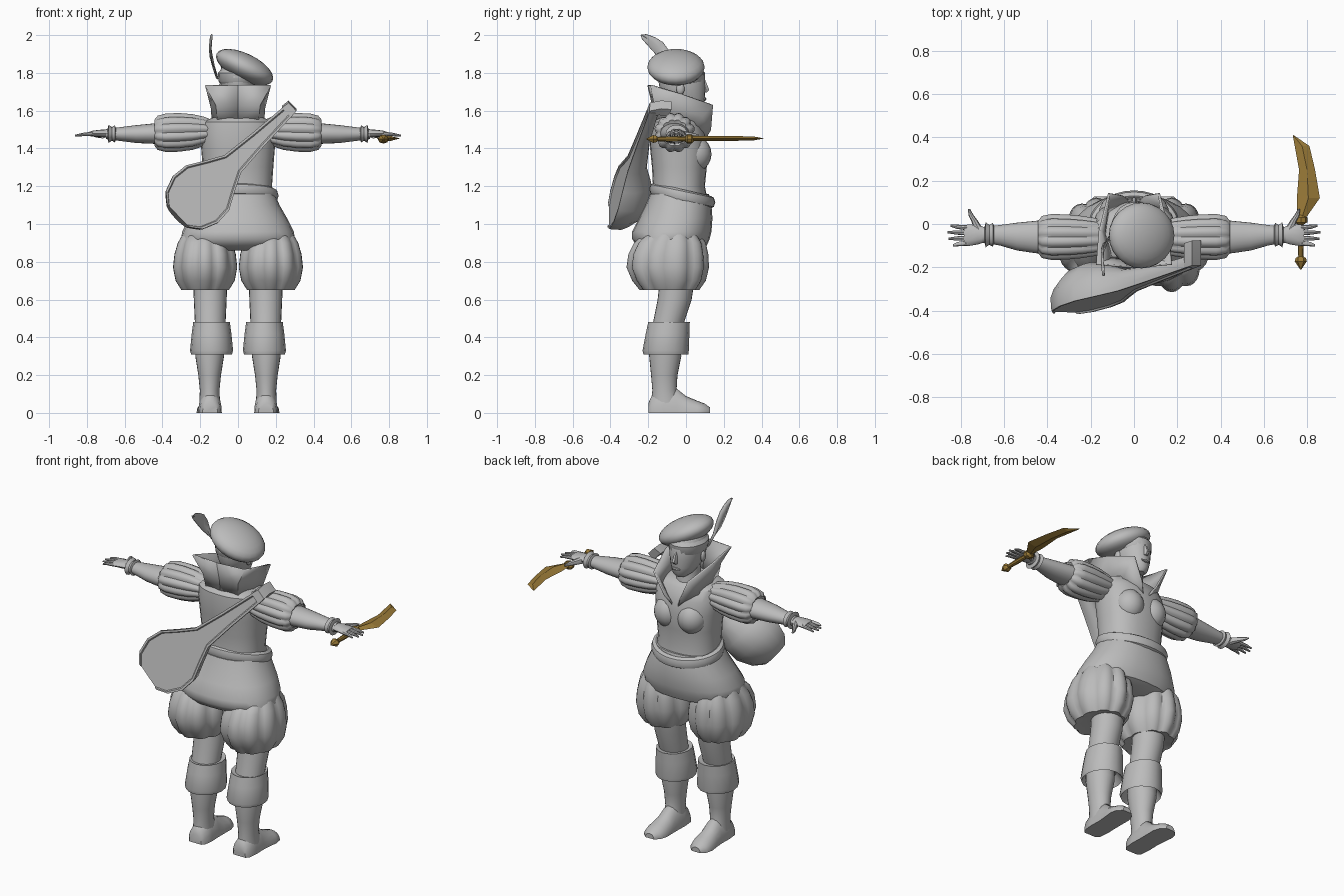
import bpy, bmesh, math
from mathutils import Vector, Matrix

def material(name, col):
    m = bpy.data.materials.new(name)
    m.diffuse_color = (*col, 1)
    return m

GREY = material("plain grey", (0.5, 0.5, 0.5))
GOLD = material("old gold", (0.33, 0.2, 0.04))

def finish(name, bm, mat=GREY, mirror=False, thick=0, angle=40):
    bmesh.ops.remove_doubles(bm, verts=bm.verts, dist=1e-5)
    bmesh.ops.recalc_face_normals(bm, faces=bm.faces)
    me = bpy.data.meshes.new(name)
    bm.to_mesh(me)
    bm.free()
    me.materials.append(mat)
    me.shade_smooth()
    me.set_sharp_from_angle(angle=math.radians(angle))
    ob = bpy.data.objects.new(name, me)
    bpy.context.collection.objects.link(ob)
    if mirror:
        ob.modifiers.new("mirror", 'MIRROR').use_mirror_merge = False
    if thick:
        s = ob.modifiers.new("thickness", 'SOLIDIFY')
        s.thickness, s.offset = thick, 0
    return ob

def loft(name, rings, mat=GREY, mirror=False, loop=False, strip=False, thick=0, angle=40, bm=None):
    """Skin a list of equal point rings; caps unless looped or an open strip."""
    own = bm is None
    bm = bm or bmesh.new()
    vs = [[bm.verts.new(p) for p in r] for r in rings]
    n = len(vs[0])
    pairs = list(zip(vs, vs[1:])) + ([(vs[-1], vs[0])] if loop else [])
    for a, b in pairs:
        for i in range(n - 1 if strip else n):
            j = (i + 1) % n
            bm.faces.new((a[i], a[j], b[j], b[i]))
    if not loop and not strip:
        bm.faces.new(vs[0])
        bm.faces.new(vs[-1])
    if own:
        return finish(name, bm, mat, mirror, thick, angle)

def ring(axis, c, ra, rb, n=24, puff=0, k=12, e=1.0):
    """Ellipse ring across an axis, with optional scalloped pleats."""
    out = []
    for i in range(n):
        a = 2 * math.pi * i / n
        s = 1 - puff * (1 - abs(math.sin(k * a / 2)))
        u, v = math.cos(a), math.sin(a)
        u, v = (math.copysign(abs(t) ** e * s, t) for t in (u, v))
        o = {'x': (0, ra * u, rb * v), 'y': (ra * u, 0, rb * v), 'z': (ra * u, rb * v, 0)}[axis]
        out.append(Vector(c) + Vector(o))
    return out

def zrings(rows, cx=0, **kw):          # rows: z, half width, y back, y front
    return [ring('z', (cx, (b + f) / 2, z), w, (f - b) / 2, **kw) for z, w, b, f in rows]

def ball(name, c, r, rot=None, mirror=False, mat=GREY, seg=20):
    bm = bmesh.new()
    M = Matrix.Translation(c) @ (rot or Matrix()) @ Matrix.Diagonal((*r, 1))
    bmesh.ops.create_uvsphere(bm, u_segments=seg, v_segments=seg // 2, radius=1, matrix=M)
    return finish(name, bm, mat, mirror)

# torso and hips
loft("jacket", zrings([(1.10, .19, -.19, .12), (1.2, .18, -.175, .10), (1.3, .187, -.18, .11),
     (1.4, .195, -.19, .115), (1.48, .2, -.195, .10), (1.54, .19, -.19, .07),
     (1.565, .13, -.165, .04)], e=.85))
ball("chest", (.078, .045, 1.37), (.085, .09, .095), mirror=True)
loft("hip_skirt", zrings([(1.16, .195, -.19, .12), (1.1, .22, -.215, .135), (1.03, .26, -.25, .14),
     (.96, .295, -.285, .135), (.92, .302, -.285, .125), (.885, .28, -.26, .11), (.86, .15, -.2, .05)], e=.9))

# belt, tilted down to the front
belt = []
for i in range(32):
    a = 2 * math.pi * i / 32
    u, v = math.cos(a), math.sin(a)
    belt.append([(u * (.19 + .025 * math.cos(t)), -.02 + v * (.15 + .025 * math.cos(t)),
                  1.15 - .035 * v + .034 * math.sin(t)) for t in (math.pi / 4 * j for j in range(8))])
loft("belt", belt, loop=True)

# breeches with pleats, legs, boots
loft("breeches", zrings([(.95, .12, -.22, .07), (.9, .15, -.275, .105), (.84, .168, -.305, .118),
     (.77, .176, -.315, .122), (.70, .162, -.285, .105), (.65, .13, -.245, .07), (.66, .09, -.17, .02)],
     cx=.174, n=60, puff=.09, k=10), mirror=True, angle=50)
loft("legs", zrings([(.70, .09, -.14, .045), (.6, .087, -.15, .03), (.45, .08, -.18, -.02)], cx=.147), mirror=True)
loft("boot_cuffs", zrings([(.36, .08, -.18, -.03), (.31, .108, -.225, .012), (.33, .114, -.23, .015),
     (.42, .105, -.213, .018), (.48, .097, -.2, .02), (.475, .085, -.185, .0)], cx=.14, n=16), mirror=True)
loft("boot_shafts", zrings([(.4, .08, -.19, -.03), (.3, .076, -.195, -.025), (.2, .06, -.185, -.045),
     (.12, .052, -.178, -.05), (.05, .055, -.185, -.03)], cx=.15), mirror=True)
foot = []
for y, w, h, cx in [(-.198, .04, .05, .148), (-.18, .056, .09, .148), (-.12, .062, .13, .148), (-.05, .06, .125, .148),
                    (0, .062, .085, .15), (.06, .066, .06, .153), (.1, .056, .045, .155), (.127, .028, .025, .155)]:
    foot.append([(cx + w * math.cos(math.pi * i / 10), y, .004 + h * math.sin(math.pi * i / 10)) for i in range(11)]
                + [(cx - w, y, 0), (cx + w, y, 0)])
loft("feet", foot, mirror=True)

# puffed sleeves, forearms, wrist frills
def xrings(rows, **kw):                # rows: x, y centre, z centre, y radius, z radius
    return [ring('x', (x, y, z), a, b, **kw) for x, y, z, a, b in rows]
loft("puffed_sleeves", xrings([(.13, -.06, 1.49, .08, .06), (.18, -.06, 1.49, .09, .08), (.24, -.06, 1.487, .1, .097),
     (.31, -.06, 1.485, .107, .105), (.38, -.06, 1.483, .109, .105), (.425, -.06, 1.483, .1, .093),
     (.443, -.06, 1.483, .075, .07), (.43, -.06, 1.483, .05, .05)], n=60, puff=.1, k=12), mirror=True, angle=50)
loft("forearms", xrings([(.4, -.06, 1.48, .08, .056), (.46, -.06, 1.478, .074, .053), (.54, -.058, 1.476, .064, .047),
     (.62, -.052, 1.476, .047, .037), (.70, -.05, 1.477, .036, .026)]), mirror=True)
loft("wrist_frills", xrings([(.645, -.05, 1.477, .04, .03), (.652, -.05, 1.477, .055, .045), (.668, -.05, 1.477, .046, .036),
     (.685, -.05, 1.477, .058, .048), (.69, -.05, 1.477, .036, .03)], n=16), mirror=True)

# hands: palm, four fingers and thumb
hand = bmesh.new()
loft("", xrings([(.68, -.05, 1.478, .032, .022), (.72, -.05, 1.48, .044, .02), (.765, -.052, 1.479, .05, .016),
                 (.785, -.053, 1.477, .046, .012)], n=12), bm=hand)
for y, y2, tip in [(-.018, -.008, .848), (-.041, -.038, .862), (-.065, -.068, .856), (-.088, -.098, .835)]:
    loft("", xrings([(.765, y, 1.478, .012, .011), (.815, (y + y2) / 2, 1.475, .010, .009),
                     (tip, y2, 1.468, .005, .005)], n=8), bm=hand)
loft("", [ring('y', c, r, r, n=8) for c, r in [((.715, -.03, 1.475), .022), ((.735, .012, 1.472), .016),
          ((.752, .04, 1.47), .012), ((.762, .07, 1.467), .005)]], bm=hand)
finish("hands", hand, mirror=True)

# standing collar, open in a V at the front
low = [(0, -.165, 1.55), (.105, -.15, 1.55), (.135, -.05, 1.54), (.12, .05, 1.52), (.015, .1, 1.44)]
mid = [(0, -.175, 1.63), (.115, -.165, 1.63), (.138, -.04, 1.61), (.12, .085, 1.57), (.035, .115, 1.475)]
top = [(0, -.2, 1.735), (.172, -.185, 1.735), (.158, -.03, 1.69), (.115, .142, 1.63), (.05, .13, 1.5)]
loft("collar", [low, mid, top], strip=True, mirror=True, thick=.01)

# neck, head and face
loft("neck", zrings([(1.45, .085, -.1, .08), (1.55, .066, -.1, .045), (1.68, .062, -.095, .04)]))
loft("head", zrings([(1.605, .03, -.01, .075), (1.625, .055, -.06, .095), (1.67, .078, -.12, .1), (1.72, .09, -.14, .102),
     (1.78, .095, -.15, .1), (1.83, .09, -.14, .08), (1.87, .05, -.1, .03)]))
loft("nose", [ring('z', (0, y, z), w, d, n=6) for z, y, w, d in
     [(1.765, .092, .01, .01), (1.71, .106, .016, .02), (1.695, .1, .012, .01)]])
loft("lips", [ring('x', (x, .097, 1.662), r, r, n=8) for x, r in [(-.026, .004), (0, .011), (.026, .004)]])
ball("ears", (.094, -.03, 1.715), (.012, .022, .032), mirror=True, seg=10)

# beret, tilted to one side, with its band and feather
ball("beret", (.035, -.053, 1.83), (.165, .152, .072), Matrix.Rotation(math.radians(26), 4, 'Y'), seg=24)
loft("beret_band", [ring('z', (0, -.025, z), r, r + .02, n=20) for z, r in [(1.745, .095), (1.755, .103), (1.8, .106), (1.83, .08)]])
quill = [((-.105, -.055, 1.77), .004), ((-.125, -.085, 1.83), .01), ((-.141, -.11, 1.89), .032), ((-.143, -.145, 1.935), .036),
         ((-.141, -.185, 1.968), .028), ((-.138, -.222, 1.992), .016), ((-.136, -.238, 2.0), .001)]
loft("feather", [[(x, y - .66 * w, z - .75 * w), (x - .008, y, z), (x, y + .66 * w, z + .75 * w)] for (x, y, z), w in quill],
     strip=True, thick=.005)

# lute slung on the back: flat rimmed face outward, bowl toward the body
start, end = Vector((-.315, -.415, 1.045)), Vector((.28, -.195, 1.612))
ax = (end - start).normalized()
side = Vector((-.73, 0, .68))
side = (side - ax * side.dot(ax)).normalized()
deep = side.cross(ax) if side.cross(ax).y > 0 else ax.cross(side)
span = (end - start).length
lute = []
for s, w, d in [(0, .085, .07), (.045, .14, .12), (.13, .172, .165), (.22, .165, .17), (.31, .115, .135),
                (.41, .064, .085), (.6, .047, .05), (span, .032, .035)]:
    o = start + ax * s
    row = [o + side * w * math.cos(math.pi * i / 8) + deep * (.02 + d * math.sin(math.pi * i / 8)) for i in range(9)]
    row += [o - side * w, o - side * (w - .012), o - side * (w - .018) + deep * .008,
            o + side * (w - .018) + deep * .008, o + side * (w - .012), o + side * w]
    lute.append(row)
loft("lute", lute, angle=35)
peg = [[end + side * a + ax * b + Vector((0, y, dz)) for a, b in ((-.034, -.035), (.034, -.035), (.03, .012), (-.03, .012))]
       for y, dz in ((0, 0), (.06, .012), (.115, .008))]
loft("lute_pegbox", peg)

# curved sword: blade with a central ridge, guard, grip and pommel
SX, SZ = .77, 1.453
edges = [(.02, .755, .788), (.12, .752, .858), (.25, .762, .836), (.36, .742, .81), (.41, .733, .737)]
loft("sword_blade", [[(a, y, SZ), ((a + b) / 2, y, SZ + h), (b, y, SZ), ((a + b) / 2, y, SZ - h)]
     for (y, a, b), h in zip(edges, (.012, .014, .013, .01, .001))], GOLD, angle=10)
def turned(name, rows, n=8):
    loft(name, [ring('y', (SX, y, SZ - .003), r, rz, n=n) for y, r, rz in rows], GOLD, angle=25)
turned("sword_guard", [(-.002, .014, .014), (.008, .03, .024), (.03, .03, .024), (.042, .014, .012)])
turned("sword_grip", [(-.165, .011, .011), (-.08, .014, .014), (.0, .012, .012)])
turned("sword_pommel", [(-.21, .003, .003), (-.172, .028, .024), (-.158, .024, .02), (-.148, .01, .01)], 6)
